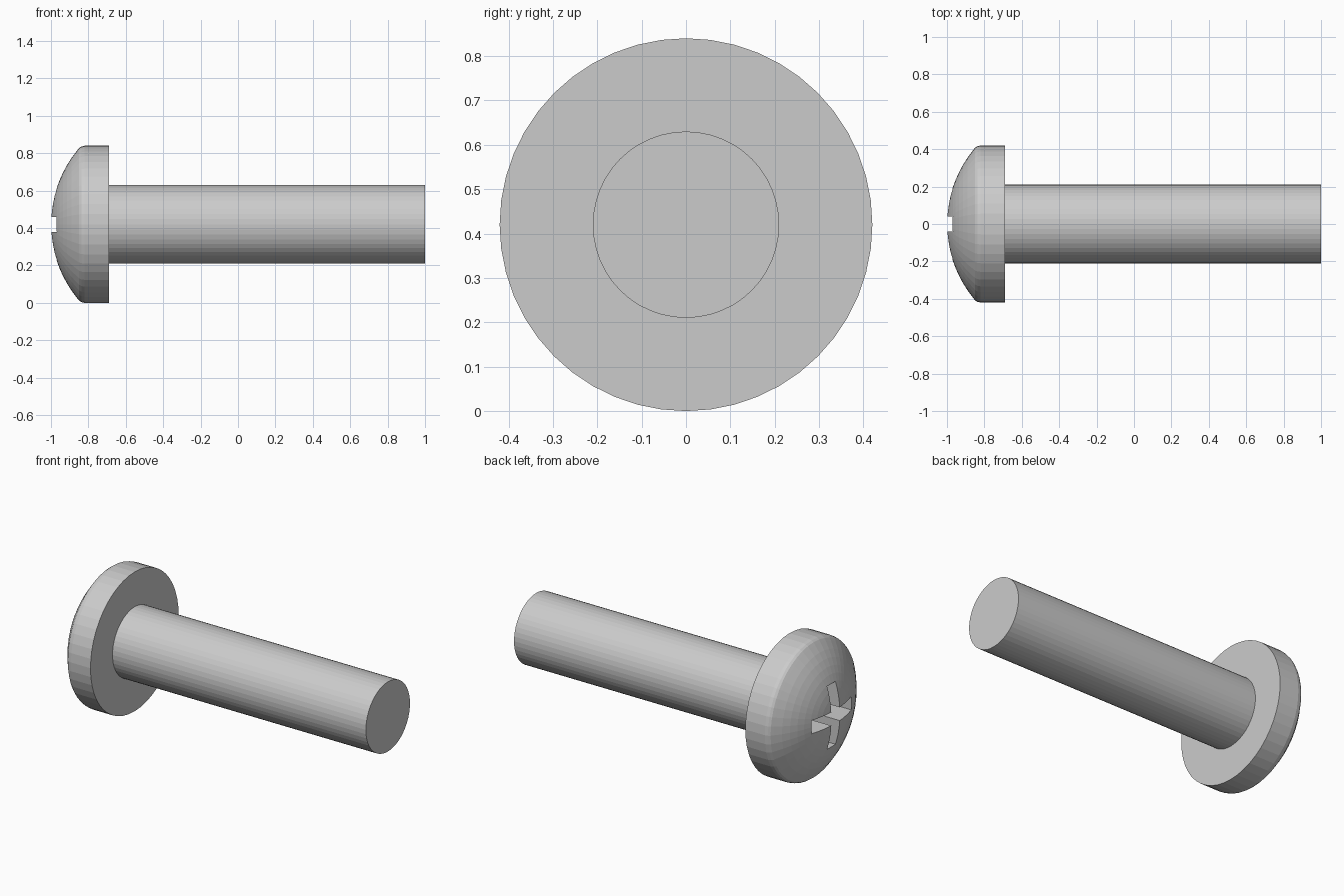
import bpy, bmesh, math
from mathutils import Vector, Matrix

cube = bpy.data.objects.get("Cube")
if cube:
    bpy.data.objects.remove(cube, do_unlink=True)

SIDES = 48
RADIUS = 0.42          # head radius, also the height of the axis
DOME = 0.627           # dome sphere radius

steel = bpy.data.materials.new("light grey steel")
steel.use_nodes = True
colour = (0.6, 0.6, 0.6, 1)
steel.diffuse_color = colour
steel.node_tree.nodes["Principled BSDF"].inputs["Base Color"].default_value = colour


def add_object(name, bm):
    bmesh.ops.recalc_face_normals(bm, faces=bm.faces)
    mesh = bpy.data.meshes.new(name)
    bm.to_mesh(mesh)
    bm.free()
    mesh.materials.append(steel)
    obj = bpy.data.objects.new(name, mesh)
    bpy.context.collection.objects.link(obj)
    return obj


def lathe(name, profile):
    """Turn a profile of (x, radius) points around the screw's axis."""
    bm = bmesh.new()
    verts = [bm.verts.new((x, 0, RADIUS + r)) for x, r in profile]
    edges = [bm.edges.new(pair) for pair in zip(verts, verts[1:])]
    bmesh.ops.spin(bm, geom=verts + edges, cent=(0, 0, RADIUS), axis=(1, 0, 0),
                   angle=math.tau, steps=SIDES)
    bmesh.ops.remove_doubles(bm, verts=bm.verts, dist=0.0005)
    return add_object(name, bm)


def box(name, centre, size):
    bm = bmesh.new()
    bmesh.ops.create_cube(bm, size=1, matrix=Matrix.Translation(centre)
                          @ Matrix.Diagonal(Vector(size).to_4d()))
    return add_object(name, bm)


# Domed pan head with a rounded rim
profile = []
for i in range(11):
    r = 0.395 * i / 10
    profile.append((-1 + DOME - math.sqrt(DOME ** 2 - r ** 2), r))
profile += [(-0.85, 0.408), (-0.838, 0.416), (-0.82, RADIUS), (-0.69, RADIUS), (-0.69, 0)]
head = lathe("head", profile)

# Cross recess cut into the head
for name, size in (("slot_across", (0.4, 0.38, 0.08)), ("slot_upright", (0.4, 0.08, 0.38))):
    cutter = box(name, (-1.02, 0, RADIUS), size)
    cutter.hide_render = True
    cut = head.modifiers.new(name, 'BOOLEAN')
    cut.operation = 'DIFFERENCE'
    cut.solver = 'EXACT'
    cut.object = cutter
    bpy.context.view_layer.objects.active = head
    bpy.ops.object.modifier_apply(modifier=cut.name)
    bpy.data.objects.remove(cutter, do_unlink=True)

# Plain round shank
lathe("shank", [(-0.7, 0), (-0.7, 0.21), (1, 0.21), (1, 0)])
